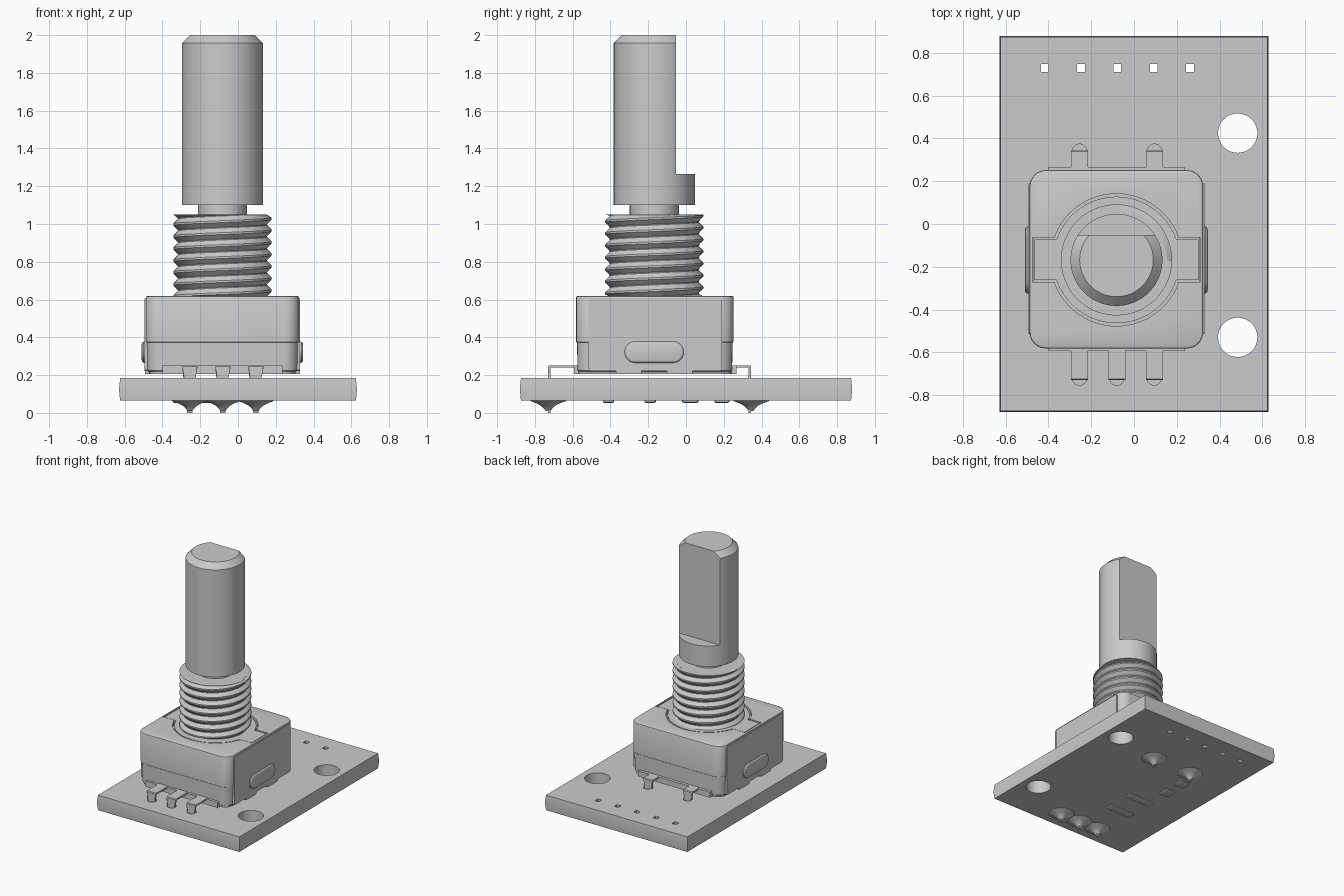
import bpy, bmesh
from math import pi, sin, cos, asin, radians

if "Cube" in bpy.data.objects:
    bpy.data.objects.remove(bpy.data.objects["Cube"], do_unlink=True)

AX, AY = -0.082, -0.168          # shaft axis

grey = bpy.data.materials.new("light_grey")
grey.use_nodes = True
COLOUR = (0.6, 0.6, 0.6, 1)
grey.diffuse_color = COLOUR
grey.node_tree.nodes["Principled BSDF"].inputs["Base Color"].default_value = COLOUR


def finish(name, bm):
    bmesh.ops.remove_doubles(bm, verts=bm.verts, dist=1e-5)
    bmesh.ops.recalc_face_normals(bm, faces=bm.faces)
    me = bpy.data.meshes.new(name)
    bm.to_mesh(me)
    bm.free()
    me.materials.append(grey)
    ob = bpy.data.objects.new(name, me)
    bpy.context.collection.objects.link(ob)
    return ob


def activate(ob):
    bpy.ops.object.select_all(action='DESELECT')
    ob.select_set(True)
    bpy.context.view_layer.objects.active = ob


def smooth(ob):
    activate(ob)
    bpy.ops.object.shade_smooth_by_angle(angle=radians(30))


def loft(name, layers, place=lambda a, b, h: (a, b, h)):
    """Solid through matching outlines, each given as (outline, height)."""
    bm = bmesh.new()
    rings = [[bm.verts.new(place(a, b, h)) for a, b in o] for o, h in layers]
    n = len(rings[0])
    for lo, hi in zip(rings, rings[1:]):
        for i in range(n):
            j = (i + 1) % n
            bm.faces.new((lo[i], lo[j], hi[j], hi[i]))
    bm.faces.new(rings[0][::-1])
    bm.faces.new(rings[-1])
    return finish(name, bm)


def circle(r, x=AX, y=AY, n=64):
    return [(x + r * cos(2 * pi * i / n), y + r * sin(2 * pi * i / n)) for i in range(n)]


def rounded(x0, x1, y0, y1, r, n=6):
    centres = [(x1 - r, y1 - r), (x0 + r, y1 - r), (x0 + r, y0 + r), (x1 - r, y0 + r)]
    return [(cx + r * cos(pi / 2 * (k + i / n)), cy + r * sin(pi / 2 * (k + i / n)))
            for k, (cx, cy) in enumerate(centres) for i in range(n + 1)]


def box(name, x0, x1, y0, y1, z0, z1):
    o = [(x0, y0), (x1, y0), (x1, y1), (x0, y1)]
    return loft(name, [(o, z0), (o, z1)])


def lathe(name, profile, x=AX, y=AY, n=64):
    ob = loft(name, [(circle(r, x, y, n), z) for r, z in profile])
    return ob


def cut(ob, cutter):
    cutter.hide_render = True
    mod = ob.modifiers.new("cut", 'BOOLEAN')
    mod.operation, mod.solver, mod.object = 'DIFFERENCE', 'EXACT', cutter
    activate(ob)
    bpy.ops.object.modifier_apply(modifier=mod.name)
    bpy.data.objects.remove(cutter, do_unlink=True)


PINS = [(x, -0.73, -0.57) for x in (-0.255, -0.08, 0.095)]
PINS += [(x, 0.345, 0.25) for x in (-0.255, 0.095)]

# Circuit board with slightly bulging edges, mounting holes and header holes
def board_outline(d):
    return [(-0.63 + d, -0.88 + d), (0.63 - d, -0.88 + d), (0.63 - d, 0.88 - d), (-0.63 + d, 0.88 - d)]

board = loft("circuit_board", [(board_outline(0.006), 0.065), (board_outline(0), 0.125),
                               (board_outline(0.006), 0.185)])
for y in (0.425, -0.53):
    cut(board, lathe("hole_cutter", [(0.092, 0), (0.092, 0.3)], 0.485, y, 48))
for i in range(5):
    x = -0.418 + 0.17 * i
    cut(board, box("hole_cutter", x - 0.018, x + 0.018, 0.712, 0.748, 0, 0.3))
for x, y, _ in PINS:
    cut(board, lathe("hole_cutter", [(0.034, 0), (0.034, 0.3)], x, y + (0.01 if y < 0 else -0.005), 24))
smooth(board)

# Bent pins and their solder cones
def pin_width(z):
    return 0.04 if z > 0.2 else 0.014 + 0.085 * z

for k, (x, y, start) in enumerate(PINS):
    s = 1 if y > 0 else -1
    t = 0.013 * s
    path = [(start, 0.252), (y - 0.4 * t, 0.252), (y, 0.246), (y, 0.185), (y, 0.0),
            (y - t, 0.0), (y - t, 0.185), (y - t, 0.239), (start, 0.239)]
    loft(f"pin_{k + 1}", [(path, -1), (path, 1)],
         lambda a, b, h, x=x: (x + h * pin_width(b), a, b))
    smooth(lathe(f"solder_{k + 1}", [(0.095, 0.066), (0.092, 0.062), (0.06, 0.05), (0.036, 0.037),
                                     (0.021, 0.022), (0.012, 0.01)], x, y, 24))

# Small parts on the underside of the board
for k, (x0, x1, y0, y1) in enumerate([(-0.32, -0.1, -0.44, -0.38), (-0.32, -0.1, -0.22, -0.16),
                                      (-0.345, -0.26, -0.02, 0.065), (-0.345, -0.26, 0.15, 0.23)]):
    part = loft(f"underside_part_{k + 1}",
                [(rounded(x0, x1, y0, y1, 0.01, 2), 0.07), (rounded(x0, x1, y0, y1, 0.01, 2), 0.057),
                 (rounded(x0 + 0.008, x1 - 0.008, y0 + 0.008, y1 - 0.008, 0.006, 2), 0.053)])

# Switch housing: rounded metal cover with a narrower skirt
def body(d):
    return rounded(-0.488 + d, 0.323 - d, -0.582 + d, 0.252 - d, 0.075)

housing = loft("housing", [(body(0.016), 0.216), (body(0.008), 0.225), (body(0.005), 0.372),
                           (body(0), 0.376), (body(0), 0.61), (body(0.002), 0.616), (body(0.01), 0.62)])


def keyhole(r, x0, x1, hw, n=28):
    a = asin(hw / r)
    arc = [a + (pi - 2 * a) * i / n for i in range(n + 1)]
    half = [(AX + r * cos(t), AY + r * sin(t)) for t in arc]
    back = [(AX + r * cos(t + pi), AY + r * sin(t + pi)) for t in arc]
    return ([(x1, AY - hw), (x1, AY + hw)] + half +
            [(x0, AY + hw), (x0, AY - hw)] + back)

opening = keyhole(0.309, -0.474, 0.31, 0.104)
cut(housing, loft("opening_cutter", [(opening, 0.585), (opening, 0.65)]))
smooth(housing)

# Casting that fills the opening in the cover
casting = keyhole(0.296, -0.466, 0.302, 0.095)
smooth(loft("casting", [(casting, 0.58), (casting, 0.616)]))

# Base under the cover
box("base", -0.4, 0.236, -0.594, 0.267, 0.206, 0.25)
smooth(loft("base_foot", [(rounded(-0.47, 0.305, -0.57, 0.24, 0.07), 0.206),
                          (rounded(-0.47, 0.305, -0.57, 0.24, 0.07), 0.24)]))

# Side plates, locking lugs and pressed oval bumps, one set per side
def slot(d):
    return rounded(-0.325 + d, -0.012 - d, 0.265 + d, 0.378 - d, 0.0563 - d, 8)

for side, edge in (("right", -0.488), ("left", 0.323)):
    s = -1 if edge < 0 else 1
    at = lambda a, b, h, s=s, edge=edge: (edge + s * h, a, b)
    plate = rounded(-0.515, 0.19, 0.222, 0.605, 0.01, 2)
    loft(f"{side}_side_plate", [(plate, -0.02), (plate, 0.006)], at)
    for k, y in enumerate((-0.37, -0.1)):
        lug = rounded(y, y + 0.135, 0.205, 0.24, 0.004, 2)
        loft(f"{side}_lug_{k + 1}", [(lug, -0.02), (lug, 0.005)], at)
    bump = [(slot(0), 0), (slot(0), 0.012), (slot(0.006), 0.019), (slot(0.016), 0.022)]
    smooth(loft(f"{side}_bump", bump, at))

# Threaded bushing: a helical V ridge around a core
SEG, PITCH, Z0, Z1 = 48, 0.0635, 0.616, 1.05
lathe("bushing_core", [(0.236, Z0), (0.236, Z1)])
bm = bmesh.new()
turns = int((Z1 - Z0) / PITCH) + 2
ridge = []
for i in range(turns * SEG + 1):
    ang = 2 * pi * i / SEG
    row = []
    for r, f in ((0.234, 0.0), (0.26, 0.42), (0.26, 0.58), (0.234, 1.0)):
        z = min(Z1, max(Z0, Z0 + PITCH * (i / SEG - 1 + f)))
        row.append(bm.verts.new((AX + r * cos(ang), AY + r * sin(ang), z)))
    ridge.append(row)
for a, b in zip(ridge, ridge[1:]):
    for j in range(3):
        bm.faces.new((a[j], b[j], b[j + 1], a[j + 1]))
smooth(finish("thread", bm))

# Shaft with a neck, a chamfered end and a flat on its back
shaft = lathe("shaft", [(0.13, 1.0), (0.13, 1.1), (0.215, 1.1), (0.215, 1.957), (0.172, 2.0)], n=80)
cut(shaft, box("flat_cutter", -0.5, 0.4, -0.052, 0.3, 1.265, 2.1))
smooth(shaft)
